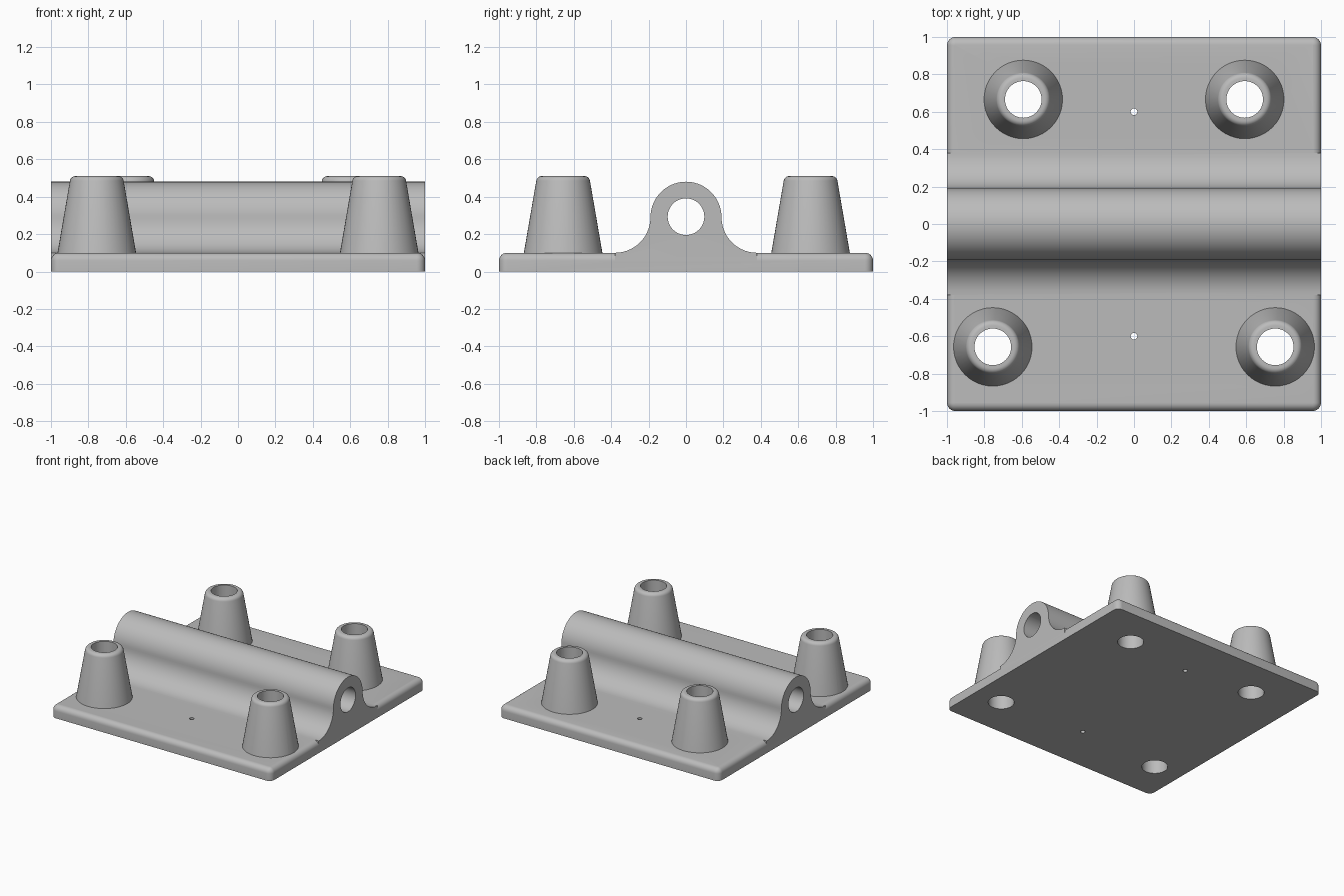
import bpy, bmesh
from math import sin, cos, pi, radians
from mathutils import Matrix, Vector

cube = bpy.data.objects.get("Cube")
if cube:
    bpy.data.objects.remove(cube, do_unlink=True)

grey = bpy.data.materials.new("plain grey")
grey.use_nodes = True
COLOUR = (0.5, 0.5, 0.5, 1)
grey.diffuse_color = COLOUR
grey.node_tree.nodes["Principled BSDF"].inputs["Base Color"].default_value = COLOUR


def make_object(name, bm):
    bmesh.ops.recalc_face_normals(bm, faces=bm.faces)
    mesh = bpy.data.meshes.new(name)
    bm.to_mesh(mesh)
    bm.free()
    mesh.materials.append(grey)
    obj = bpy.data.objects.new(name, mesh)
    bpy.context.collection.objects.link(obj)
    return obj


def arc(cx, cz, r, start, end, steps):
    angles = [radians(start + (end - start) * i / steps) for i in range(steps + 1)]
    return [(cx + r * cos(a), cz + r * sin(a)) for a in angles]


def cylinder(name, radius, length, location, along_x=False, segments=48):
    bm = bmesh.new()
    turn = Matrix.Rotation(pi / 2, 4, 'Y') if along_x else Matrix()
    bmesh.ops.create_cone(bm, cap_ends=True, segments=segments, radius1=radius,
                          radius2=radius, depth=length,
                          matrix=Matrix.Translation(location) @ turn)
    return make_object(name, bm)


def combine(target, tool, operation):
    mod = target.modifiers.new(tool.name, 'BOOLEAN')
    mod.operation = operation
    mod.solver = 'EXACT'
    mod.object = tool
    bpy.context.view_layer.objects.active = target
    bpy.ops.object.modifier_apply(modifier=mod.name)
    bpy.data.objects.remove(tool, do_unlink=True)


# Base plate with rounded corners and a rounded upper rim
def make_plate():
    bm = bmesh.new()
    bmesh.ops.create_cube(bm, size=1, matrix=Matrix.Translation((0, 0, 0.05))
                          @ Matrix.Diagonal((2, 2, 0.1, 1)))
    upright = [e for e in bm.edges if abs(e.verts[0].co.z - e.verts[1].co.z) > 0.05]
    bmesh.ops.bevel(bm, geom=upright, offset=0.045, segments=8, profile=0.5, affect='EDGES')
    rim = [e for e in bm.edges if all(v.co.z > 0.09 for v in e.verts)]
    bmesh.ops.bevel(bm, geom=rim, offset=0.042, segments=6, profile=0.5, affect='EDGES')
    return make_object("hinge_plate", bm)


# Barrel with concave fillets running down onto the plate
def make_barrel():
    right = [(0.38, 0.05)] + arc(0.38, 0.29, 0.19, 270, 180, 14)
    left = [(-y, z) for y, z in reversed(right)]
    outline = right + arc(0, 0.29, 0.19, 0, 180, 36)[1:-1] + left
    bm = bmesh.new()
    end = bm.faces.new([bm.verts.new((-1, y, z)) for y, z in outline])
    out = bmesh.ops.extrude_face_region(bm, geom=[end])["geom"]
    bmesh.ops.translate(bm, vec=(2, 0, 0),
                        verts=[g for g in out if isinstance(g, bmesh.types.BMVert)])
    return make_object("barrel", bm)


# Tapered post with a rounded top rim
def make_post(x, y):
    outline = [(0, 0.05), (0.2185, 0.05)] + arc(0.114, 0.48, 0.03, 10, 90, 6) + [(0, 0.51)]
    bm = bmesh.new()
    verts = [bm.verts.new((r, 0, z)) for r, z in outline]
    edges = [bm.edges.new(pair) for pair in zip(verts, verts[1:])]
    bmesh.ops.spin(bm, geom=verts + edges, cent=(0, 0, 0), axis=(0, 0, 1),
                   angle=2 * pi, steps=48, use_merge=True)
    bmesh.ops.remove_doubles(bm, verts=bm.verts, dist=0.0001)
    bmesh.ops.translate(bm, verts=bm.verts, vec=(x, y, 0))
    return make_object("post", bm)


body = make_plate()
combine(body, make_barrel(), 'UNION')
combine(body, cylinder("pin_bore", 0.098, 2.4, (0, 0, 0.293), along_x=True), 'DIFFERENCE')

# Front posts stand wider apart than the back ones
for side in (-1, 1):
    for x, y in ((0.755, -0.657), (0.592, 0.666)):
        combine(body, make_post(side * x, y), 'UNION')
        combine(body, cylinder("post_bore", 0.098, 1.4, (side * x, y, 0.3)), 'DIFFERENCE')
    combine(body, cylinder("pilot_hole", 0.018, 0.6, (0, side * 0.6, 0.05), segments=16),
            'DIFFERENCE')

bpy.ops.object.select_all(action='DESELECT')
body.select_set(True)
bpy.context.view_layer.objects.active = body
bpy.ops.object.shade_smooth_by_angle(angle=radians(30))
